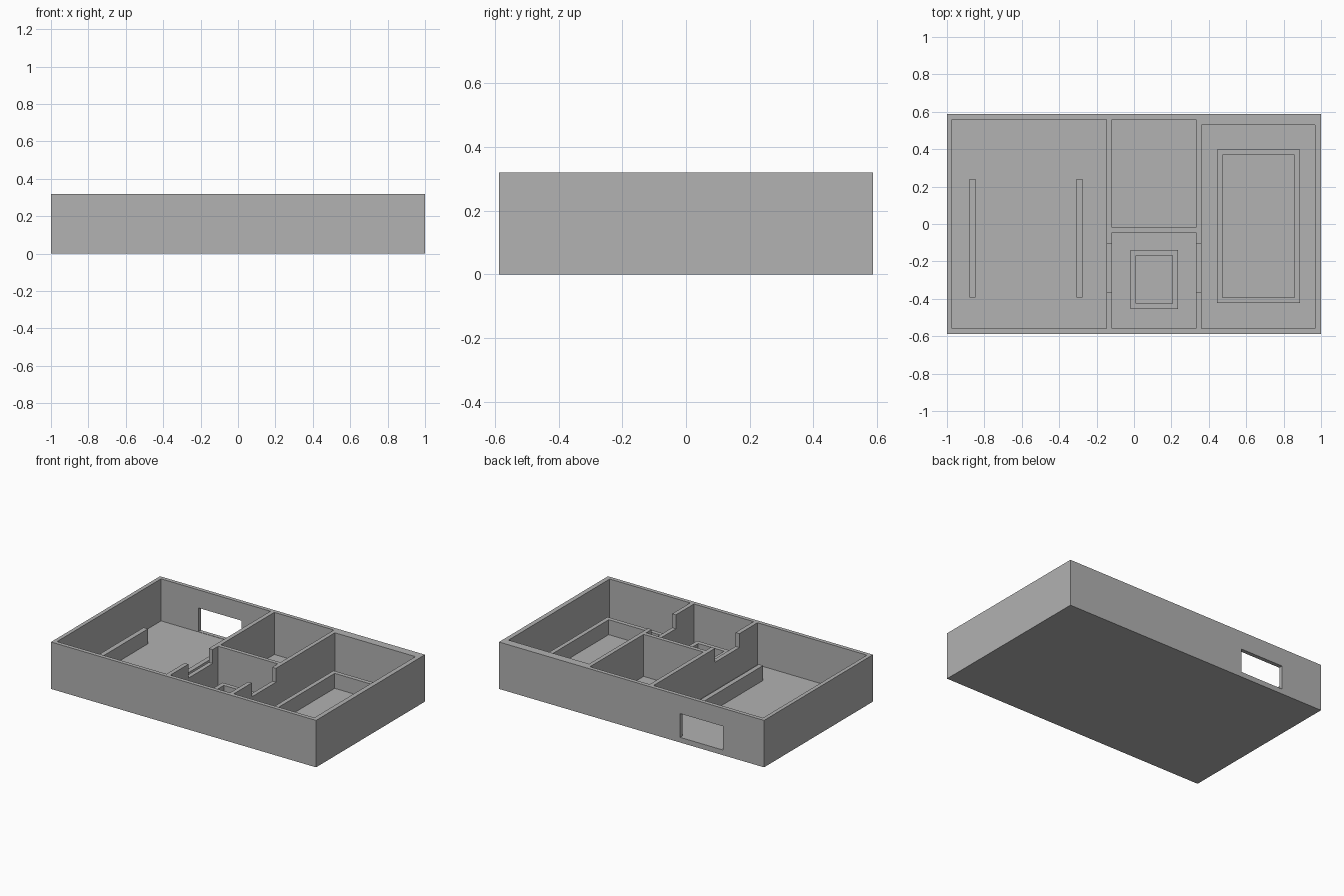
import bpy

cube = bpy.data.objects.get("Cube")
if cube:
    bpy.data.objects.remove(cube, do_unlink=True)

HEIGHT, FLOOR, LOW, SILL = 0.32, 0.033, 0.135, 0.225

plaster = bpy.data.materials.new("grey plaster")
plaster.use_nodes = True
grey = (0.445, 0.445, 0.445, 1)
plaster.diffuse_color = grey
plaster.node_tree.nodes["Principled BSDF"].inputs["Base Color"].default_value = grey


def box(name, x, y, z):
    """Box from (min, max) ranges on each axis."""
    bpy.ops.mesh.primitive_cube_add(size=1)
    ob = bpy.context.object
    ob.name = name
    ob.location = [(r[0] + r[1]) / 2 for r in (x, y, z)]
    ob.scale = [r[1] - r[0] for r in (x, y, z)]
    bpy.ops.object.transform_apply(location=True, rotation=False, scale=True)
    ob.data.materials.append(plaster)
    return ob


def cut(target, x, y, z):
    """Subtract a box from the target."""
    cutter = box("cutter", x, y, z)
    cutter.hide_render = True
    mod = target.modifiers.new("cut", 'BOOLEAN')
    mod.operation, mod.solver, mod.object = 'DIFFERENCE', 'EXACT', cutter
    bpy.context.view_layer.objects.active = target
    bpy.ops.object.modifier_apply(modifier=mod.name)
    bpy.data.objects.remove(cutter, do_unlink=True)


# Outer walls and floor, with the rooms hollowed out
shell = box("walls_and_floor", (-1, 1), (-0.587, 0.587), (0, HEIGHT))
rooms = [
    ((-0.973, -0.147), (-0.56, 0.56)),
    ((-0.118, 0.332), (-0.018, 0.56)),
    ((-0.118, 0.332), (-0.56, -0.045)),
    ((0.36, 0.968), (-0.56, 0.53)),
]
for x, y in rooms:
    cut(shell, x, y, (FLOOR, 0.5))

# Open notches in both partitions beside the small front room
for x in ((-0.16, -0.1), (0.32, 0.38)):
    cut(shell, x, (-0.365, -0.105), (SILL, 0.5))

# Back window
cut(shell, (-0.69, -0.367), (0.5, 0.7), (FLOOR + 0.002, 0.197))

# Low walls in the large room
for side, x in (("right", (-0.88, -0.847)), ("left", (-0.307, -0.275))):
    box("low_wall_" + side, x, (-0.393, 0.24), (FLOOR - 0.005, LOW))

# Low rectangular rims in the two other rooms
rims = [
    ("small_rim", (-0.018, 0.235), (-0.455, -0.14)),
    ("large_rim", (0.443, 0.888), (-0.423, 0.397)),
]
WALL = 0.029
for name, x, y in rims:
    rim = box(name, x, y, (FLOOR - 0.005, LOW))
    cut(rim, (x[0] + WALL, x[1] - WALL), (y[0] + WALL, y[1] - WALL), (0, 0.5))
